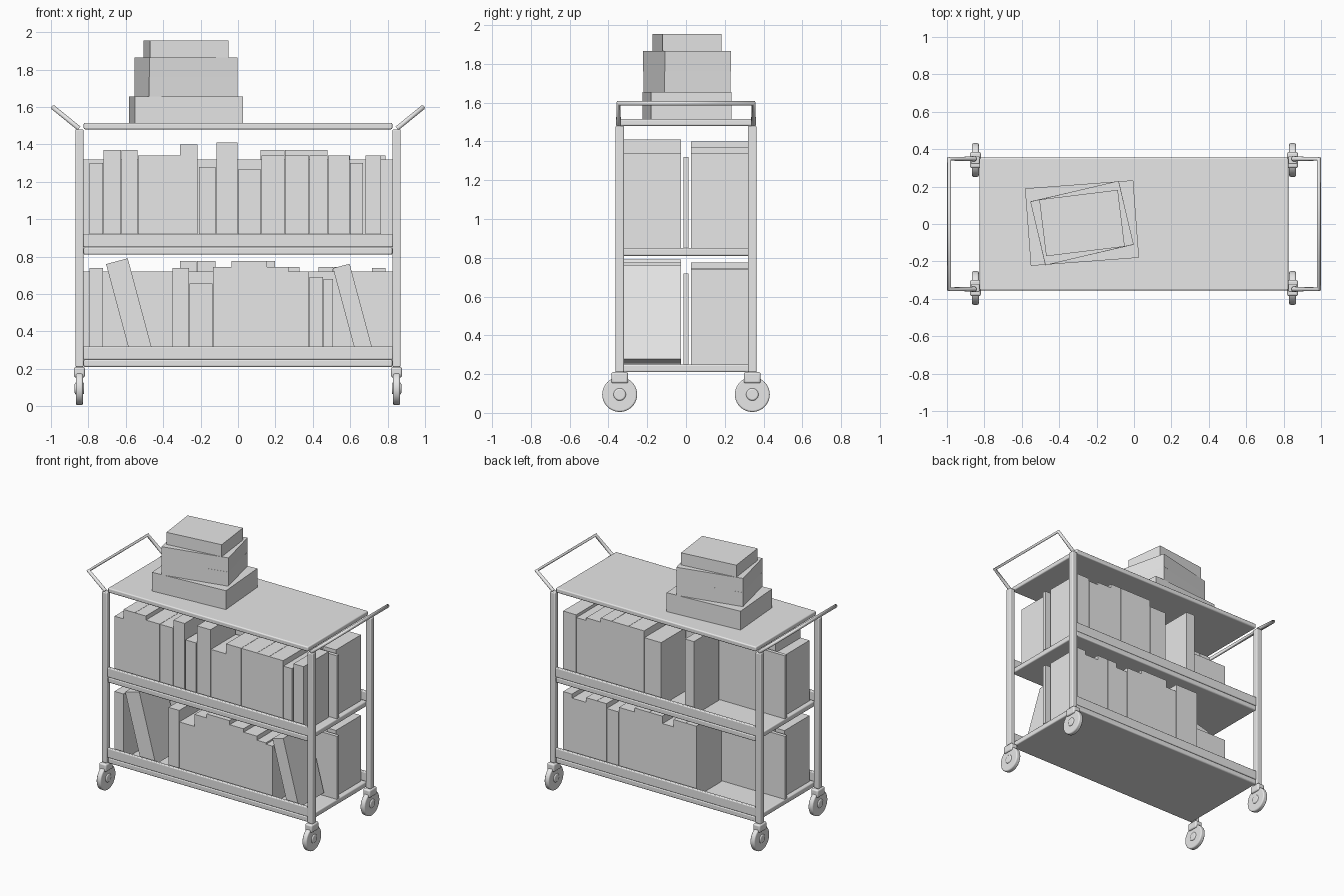
import bpy, bmesh, math
from mathutils import Vector

grey = bpy.data.materials.new("light_grey")
grey.diffuse_color = (0.8, 0.8, 0.8, 1)


def finish(ob, name, bevel=0, smooth=False):
    ob.name = name
    ob.data.materials.append(grey)
    if bevel:
        m = ob.modifiers.new("bevel", 'BEVEL')
        m.width, m.segments = bevel, 3
    if smooth:
        bpy.ops.object.shade_smooth_by_angle(angle=math.radians(40))
    return ob


def box(name, x0, x1, y0, y1, z0, z1, bevel=0, rot=(0, 0, 0)):
    bpy.ops.mesh.primitive_cube_add(size=1)
    ob = bpy.context.object
    for v in ob.data.vertices:
        v.co = Vector((v.co.x * (x1 - x0), v.co.y * (y1 - y0), v.co.z * (z1 - z0)))
    ob.location = ((x0 + x1) / 2, (y0 + y1) / 2, (z0 + z1) / 2)
    ob.rotation_euler = rot
    return finish(ob, name, bevel, bevel > 0)


def disc(name, x, y, z, r, width, bevel=0):
    bpy.ops.mesh.primitive_cylinder_add(vertices=40, radius=r, depth=width,
                                        location=(x, y, z), rotation=(0, math.pi / 2, 0))
    return finish(bpy.context.object, name, bevel, True)


def tube(name, pts, r):
    cu = bpy.data.curves.new(name, 'CURVE')
    cu.dimensions, cu.bevel_depth, cu.bevel_resolution = '3D', r, 3
    cu.use_fill_caps = True
    sp = cu.splines.new('POLY')
    sp.points.add(len(pts) - 1)
    for p, co in zip(sp.points, pts):
        p.co = (*co, 1)
    ob = bpy.data.objects.new(name, cu)
    bpy.context.collection.objects.link(ob)
    cu.materials.append(grey)


# Shelves
for name, z0, z1 in (("bottom_shelf", 0.21, 0.25), ("middle_shelf", 0.81, 0.85), ("top_shelf", 1.48, 1.515)):
    box(name, -0.825, 0.825, -0.355, 0.355, z0, z1, 0.008)

# Long lips and centre dividers on the two book shelves
for name, z in (("bottom", 0.25), ("middle", 0.85)):
    for s in (-1, 1):
        box(name + "_lip", -0.83, 0.83, s * 0.343 - 0.012, s * 0.343 + 0.012, z, z + 0.07, 0.006)
    box(name + "_divider", -0.825, 0.825, -0.013, 0.013, z, z + 0.47)

# Posts and casters
for sx in (-1, 1):
    for sy in (-1, 1):
        x, y = sx * 0.848, sy * 0.342
        box("post", x - 0.022, x + 0.022, y - 0.022, y + 0.022, 0.21, 1.48, 0.006)
        box("caster_fork", x - 0.029, x + 0.029, y - 0.043, y + 0.043, 0.153, 0.21, 0.01)
        disc("wheel", x, y, 0.095, 0.09, 0.036, 0.008)
        disc("wheel_hub", x, y, 0.095, 0.032, 0.05, 0.008)
    # Push handle
    h = 0.348
    tube("handle", [(sx * 0.85, -h, 1.485), (sx * 0.988, -h, 1.597),
                    (sx * 0.988, h, 1.597), (sx * 0.85, h, 1.485)], 0.013)


# Rows of books: start, end, top
def row(name, y0, y1, base, books):
    for x0, x1, top in books:
        box(name, x0 + 0.001, x1 - 0.001, y0, y1, base, top)


row("front_upper_book", -0.32, -0.025, 0.85, [
    (-0.795, -0.72, 1.30), (-0.72, -0.625, 1.37), (-0.625, -0.535, 1.37), (-0.535, -0.42, 1.34),
    (-0.42, -0.31, 1.34), (-0.31, -0.215, 1.40), (-0.21, -0.12, 1.28), (-0.115, -0.002, 1.41),
    (0, 0.125, 1.265), (0.125, 0.25, 1.34), (0.25, 0.38, 1.34), (0.38, 0.48, 1.34),
    (0.48, 0.597, 1.34), (0.597, 0.67, 1.30), (0.68, 0.765, 1.34)])
row("back_upper_book", 0.025, 0.32, 0.85, [
    (0.68, 0.79, 1.34), (0.60, 0.68, 1.32), (0.48, 0.60, 1.34), (0.39, 0.48, 1.37), (0.25, 0.39, 1.37),
    (0.12, 0.25, 1.37), (-0.02, 0.12, 1.32), (-0.29, -0.215, 1.40)])
row("front_lower_book", -0.32, -0.025, 0.25, [
    (-0.795, -0.72, 0.74), (-0.35, -0.26, 0.74), (-0.26, -0.135, 0.655), (-0.135, -0.035, 0.745),
    (-0.035, 0.155, 0.775), (0.155, 0.27, 0.745), (0.27, 0.38, 0.72), (0.38, 0.455, 0.69),
    (0.455, 0.51, 0.68)])
row("back_lower_book", 0.025, 0.32, 0.25, [
    (0.715, 0.79, 0.74), (0.60, 0.715, 0.71), (0.51, 0.60, 0.745), (0.43, 0.51, 0.745), (0.33, 0.43, 0.71),
    (0.20, 0.33, 0.745), (0.08, 0.20, 0.775), (-0.03, 0.08, 0.775), (-0.12, -0.03, 0.72),
    (-0.22, -0.12, 0.775), (-0.31, -0.22, 0.775)])


# Leaning books, tilted about the y axis
def leaning(x, z, w, h, deg):
    box("leaning_book", x - w / 2, x + w / 2, -0.32, -0.025, z - h / 2, z + h / 2,
        rot=(0, math.radians(-deg), 0))


leaning(-0.58, 0.523, 0.12, 0.522, 15)
leaning(0.617, 0.508, 0.092, 0.50, 15)

# Stack of books on top
for w, d, z0, z1, deg in ((0.58, 0.415, 1.515, 1.655, 4.3), (0.485, 0.35, 1.655, 1.76, 13),
                          (0.485, 0.35, 1.76, 1.865, 13.3), (0.423, 0.305, 1.865, 1.955, 7)):
    box("stacked_book", -0.278 - w / 2, -0.278 + w / 2, 0.005 - d / 2, 0.005 + d / 2, z0, z1,
        rot=(0, 0, math.radians(deg)))
